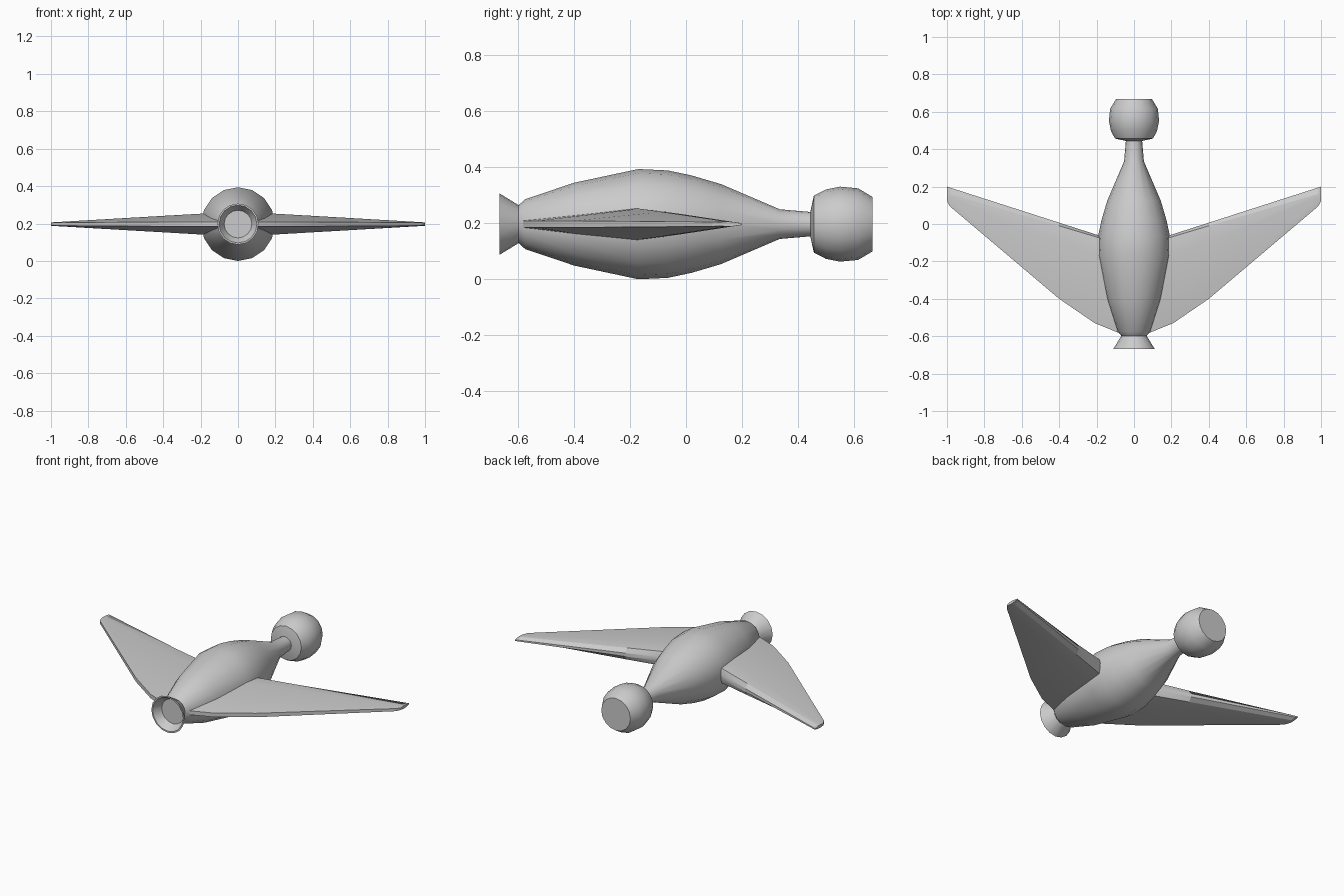
import bpy, bmesh, math

if "Cube" in bpy.data.objects:
    bpy.data.objects.remove(bpy.data.objects["Cube"])

ZC = 0.197   # height of the long axis
SIDES = 16


def finish(name, bm, angle):
    bmesh.ops.recalc_face_normals(bm, faces=bm.faces)
    mesh = bpy.data.meshes.new(name)
    bm.to_mesh(mesh)
    bm.free()
    ob = bpy.data.objects.new(name, mesh)
    bpy.context.collection.objects.link(ob)
    bpy.ops.object.select_all(action='DESELECT')
    ob.select_set(True)
    bpy.context.view_layer.objects.active = ob
    bpy.ops.object.shade_smooth_by_angle(angle=math.radians(angle))
    return ob


def loft(bm, rings):
    """Skin closed rings of points and cap both ends."""
    vs = [[bm.verts.new(p) for p in ring] for ring in rings]
    n = len(rings[0])
    for a, b in zip(vs, vs[1:]):
        for i in range(n):
            j = (i + 1) % n
            bm.faces.new((a[i], a[j], b[j], b[i]))
    bm.faces.new(vs[0])
    bm.faces.new(vs[-1])


def lathe(name, profile, angle=35):
    """Turn (y, radius) points around the long axis."""
    bm = bmesh.new()
    step = 2 * math.pi / SIDES
    loft(bm, [[(r * math.sin(i * step), y, ZC + r * math.cos(i * step))
               for i in range(SIDES)] for y, r in profile])
    return finish(name, bm, angle)


# spindle body with narrow neck
lathe("body", [(-0.60, 0.066), (-0.575, 0.089), (-0.40, 0.148), (-0.17, 0.197),
               (-0.065, 0.192), (0.02, 0.174), (0.125, 0.143), (0.335, 0.053),
               (0.44, 0.044), (0.47, 0.044)])

# rounded barrel at the rear
lathe("rear_barrel", [(0.445, 0.047), (0.457, 0.102), (0.50, 0.124), (0.55, 0.134),
                      (0.615, 0.128), (0.667, 0.097)], 30)

# flared, hollow nozzle at the front
lathe("nozzle", [(-0.595, 0.066), (-0.667, 0.110), (-0.667, 0.101), (-0.620, 0.074)])

# swept wings: x, leading y, mid y, ridge y, trailing y, then half heights of each
stations = [
    (0.05, -0.595, -0.225, -0.113, -0.105, 0.012, 0.063, 0.052, 0.014),
    (0.21, -0.530, -0.165, -0.067, -0.054, 0.012, 0.055, 0.043, 0.012),
    (0.40, -0.400, -0.087, -0.010, 0.007, 0.012, 0.044, 0.035, 0.010),
    (0.985, 0.095, 0.140, 0.161, 0.195, 0.008, 0.010, 0.009, 0.004),
    (1.00, 0.122, 0.148, 0.166, 0.200, 0.006, 0.009, 0.008, 0.003),
]
bm = bmesh.new()
rings = []
for s in stations:
    x, ys, hs = s[0], s[1:5], s[5:9]
    top = [(x, y, ZC + h) for y, h in zip(ys, hs)]
    low = [(x, y, ZC - h) for y, h in zip(ys, hs)]
    rings.append(top + low[::-1])
loft(bm, rings)
wings = finish("wings", bm, 20)
mirror = wings.modifiers.new("mirror", 'MIRROR')
mirror.use_mirror_merge = False
